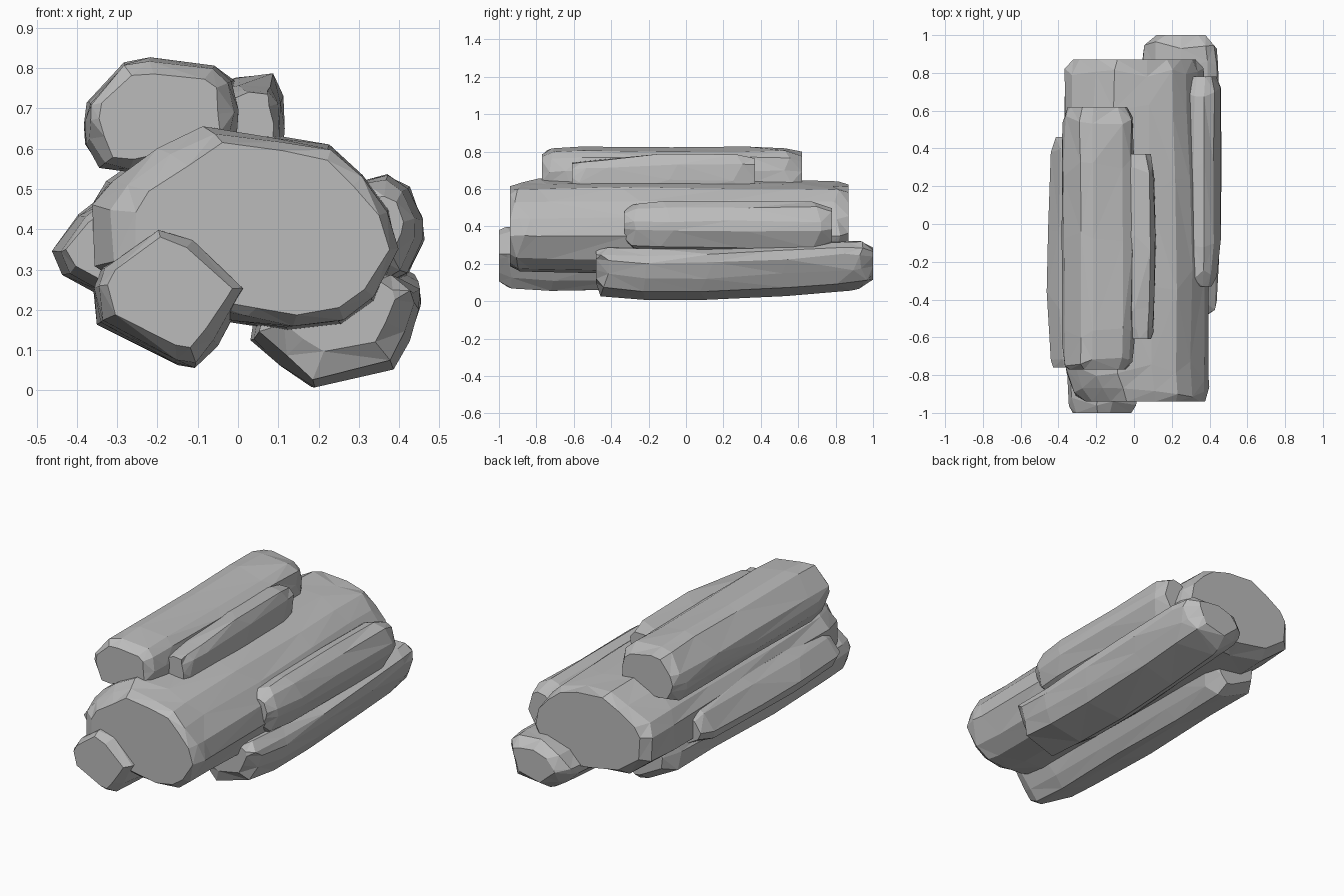
import bpy, bmesh, random
from mathutils import Vector

random.seed(4)
stone = bpy.data.materials.new("grey stone")
stone.diffuse_color = (0.5, 0.5, 0.5, 1)


def rock(name, profile, stations, jitter=0.007):
    """Loft an xz profile along y; stations are (y, scale, dx, dz)."""
    cx = sum(p[0] for p in profile) / len(profile)
    cz = sum(p[1] for p in profile) / len(profile)
    bm = bmesh.new()
    rings = []
    last = len(stations) - 1
    for i, (y, s, dx, dz) in enumerate(stations):
        ring = []
        for x, z in profile:
            jy = 0 if i in (0, last) else random.uniform(-4, 4) * jitter
            j = [random.uniform(-1.5, 0.3) * jitter for _ in range(2)]
            # jitter mostly pulls inwards so the outline stays in its bounds
            px = cx + (x - cx) * (s + j[0]) + dx + j[1] * (1 if x > cx else -1)
            pz = cz + (z - cz) * (s + j[1]) + dz + j[0] * (1 if z > cz else -1)
            if 1 < i < last - 1:
                jy *= 2
            ring.append(bm.verts.new((px, y + jy, max(pz, 0))))
        rings.append(ring)
    n = len(profile)
    for a, b in zip(rings, rings[1:]):
        for k in range(n):
            bm.faces.new((a[k], a[(k + 1) % n], b[(k + 1) % n], b[k]))
    bm.faces.new(rings[0])
    bm.faces.new(rings[-1])
    bmesh.ops.recalc_face_normals(bm, faces=bm.faces)
    bmesh.ops.triangulate(bm, faces=bm.faces)
    me = bpy.data.meshes.new(name)
    bm.to_mesh(me)
    bm.free()
    me.materials.append(stone)
    ob = bpy.data.objects.new(name, me)
    bpy.context.collection.objects.link(ob)
    return ob


# large central boulder
rock("main_boulder",
     [(-.36, .46), (-.32, .52), (-.2, .6), (-.09, .655), (.1, .635), (.23, .61), (.31, .54),
      (.375, .45), (.405, .34), (.34, .22), (.26, .16), (.13, .145), (0, .165), (-.2, .2), (-.36, .31)],
     [(-.94, .84, .03, 0), (-.89, .95, .02, 0), (-.78, 1, 0, 0), (-.3, 1, 0, 0), (.2, 1, -.01, 0),
      (.6, .99, -.02, 0), (.8, .97, -.02, 0), (.87, .86, -.02, .01)])

# upper left boulder
rock("upper_boulder",
     [(-.385, .66), (-.375, .72), (-.29, .815), (-.22, .828), (-.05, .808), (-.01, .77),
      (.005, .7), (0, .62), (-.1, .57), (-.28, .54), (-.35, .55), (-.38, .61)],
     [(-.77, .78, 0, 0), (-.73, .94, 0, 0), (-.6, .98, 0, 0), (-.1, 1, 0, 0),
      (.3, 1, 0, 0), (.55, .98, 0, 0), (.62, .82, 0, 0)])

# slim stone beside the upper boulder
rock("upper_slim_stone",
     [(-.05, .58), (-.05, .77), (0, .785), (.09, .787), (.115, .74), (.117, .64), (.11, .58)],
     [(-.61, .6, 0, -.01), (-.55, .85, 0, -.02), (-.4, .97, 0, -.02), (-.1, 1, 0, 0),
      (.28, 1, -.01, 0), (.37, .75, -.01, 0)])

# right side stone
rock("right_stone",
     [(.31, .53), (.38, .545), (.43, .51), (.462, .43), (.462, .37), (.42, .28),
      (.36, .25), (.25, .3), (.25, .48)],
     [(-.33, .6, -.01, 0), (-.27, .9, -.01, 0), (-.1, .98, 0, 0), (.3, 1, 0, 0),
      (.7, .97, 0, 0), (.78, .72, 0, 0)])

# lower right stone, sticking out at the back
rock("lower_right_stone",
     [(.03, .12), (.1, .06), (.18, 0), (.39, .04), (.43, .12), (.462, .21), (.45, .25),
      (.4, .285), (.25, .29), (.1, .24), (.03, .17)],
     [(-.48, .65, 0, .03), (-.43, .92, 0, .015), (-.2, .98, 0, 0), (.1, 1, 0, 0),
      (.5, .98, 0, .02), (.85, .96, 0, .045), (.95, .9, 0, .05), (1, .62, 0, .05)])

# lower left stone, sticking out at the front
rock("lower_left_stone",
     [(-.365, .26), (-.34, .31), (-.2, .408), (-.11, .38), (.025, .25), (.015, .22),
      (-.05, .11), (-.1, .055), (-.15, .06), (-.35, .16)],
     [(-1, .8, 0, .01), (-.94, .95, 0, .005), (-.75, 1, 0, 0), (-.3, 1, 0, 0),
      (.2, 1, 0, 0), (.55, .94, 0, 0), (.63, .7, 0, 0)])

# left side stone
rock("left_stone",
     [(-.465, .34), (-.4, .44), (-.34, .48), (-.25, .45), (-.25, .26), (-.34, .24), (-.44, .28)],
     [(-.76, .75, .01, 0), (-.7, .94, .01, 0), (-.4, .97, 0, 0), (0, 1, 0, 0),
      (.38, .95, .01, 0), (.46, .7, .01, 0)])
